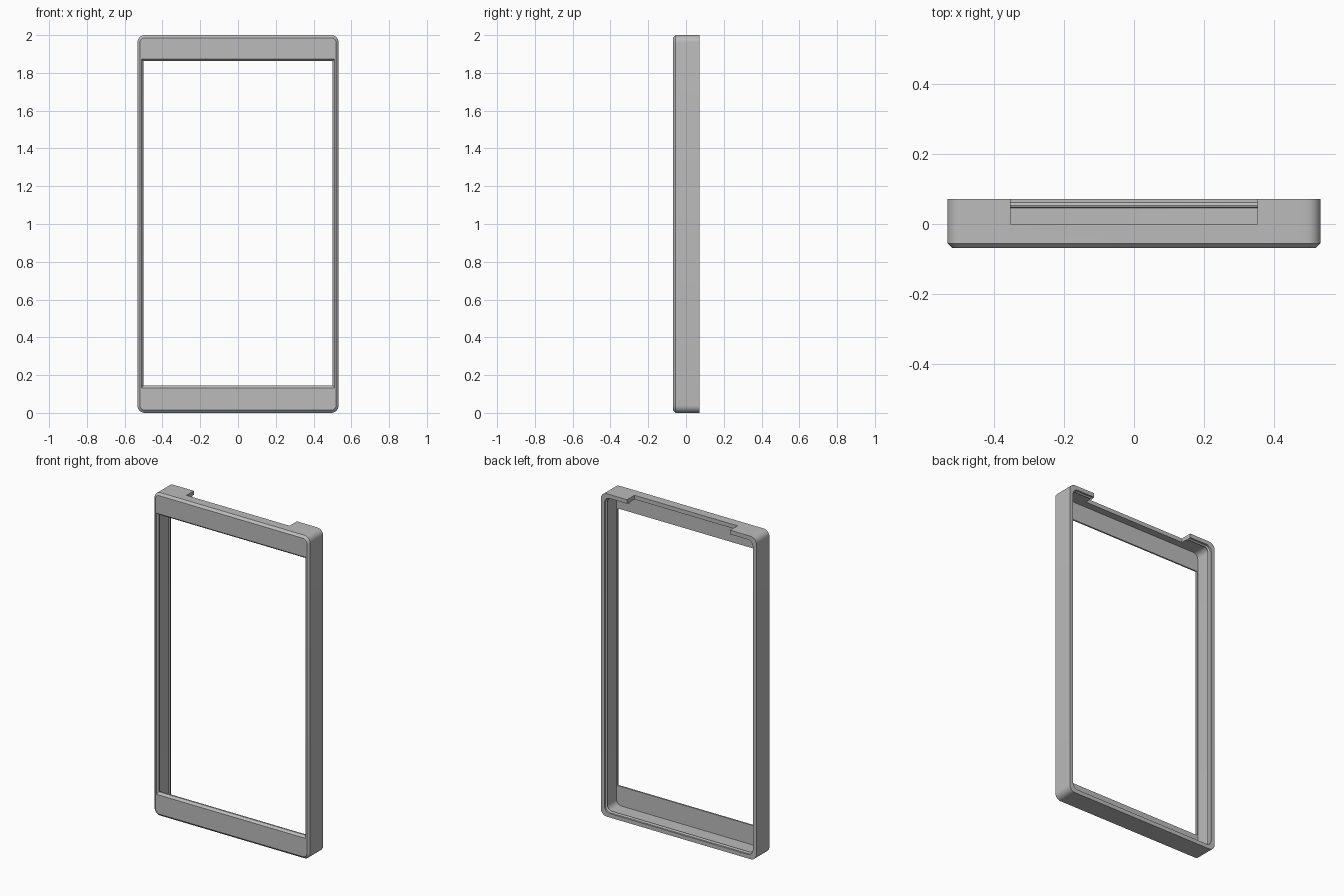
import bpy, bmesh, math
from mathutils import Vector

cube = bpy.data.objects.get("Cube")
if cube:
    bpy.data.objects.remove(cube, do_unlink=True)

# Single grey plastic
grey = bpy.data.materials.new("grey_plastic")
grey.use_nodes = True
color = (0.5, 0.5, 0.5, 1)
grey.diffuse_color = color
grey.node_tree.nodes["Principled BSDF"].inputs["Base Color"].default_value = color

STEPS = 8


def rounded_ring(bm, half_w, low, high, y, radius):
    """Rounded rectangle in the xz plane; radius 0 gives square corners."""
    verts = []
    corners = [(1, high, -1), (-1, high, -1), (-1, low, 1), (1, low, 1)]
    for i, (side, z, inward) in enumerate(corners):
        cx, cz = side * (half_w - radius), z + inward * radius
        for s in range(STEPS + 1):
            a = math.pi / 2 * (i + s / STEPS)
            verts.append(bm.verts.new((cx + radius * math.cos(a), y, cz + radius * math.sin(a))))
    return verts


def inset(d, y, radius):
    return (0.533 - d, d, 2 - d, y, radius)


# Cross-section of the frame, running from outside, over the front, and back inside
sections = [
    inset(0, 0.072, 0.04),             # outer back rim
    inset(0, -0.055, 0.04),            # outer wall
    inset(0.014, -0.068, 0.027),       # front chamfer
    (0.511, 0.132, 1.873, -0.068, 0),  # window edge
    (0.501, 0.145, 1.862, -0.056, 0),  # window bevel
    (0.501, 0.145, 1.862, -0.046, 0),  # rear of front plate
    inset(0.025, -0.046, 0.035),       # cavity wall
    inset(0.025, 0.045, 0.035),
    inset(0.032, 0.049, 0.03),         # snap lip
    inset(0.032, 0.053, 0.03),
    inset(0.025, 0.061, 0.035),
    inset(0.025, 0.072, 0.035),        # inner back rim
]
bm = bmesh.new()
rings = [rounded_ring(bm, *s) for s in sections]
for a, b in zip(rings, rings[1:] + rings[:1]):
    n = len(a)
    for i in range(n):
        j = (i + 1) % n
        bm.faces.new((a[i], a[j], b[j], b[i]))
bmesh.ops.remove_doubles(bm, verts=bm.verts, dist=1e-5)
bmesh.ops.recalc_face_normals(bm, faces=bm.faces)
mesh = bpy.data.meshes.new("bumper_frame")
bm.to_mesh(mesh)
bm.free()
mesh.materials.append(grey)
frame = bpy.data.objects.new("bumper_frame", mesh)
bpy.context.collection.objects.link(frame)

# Notch through the rear half of the top wall
bpy.ops.mesh.primitive_cube_add(size=1, location=(0, 0.1, 1.98))
cutter = bpy.context.object
cutter.name = "notch_cutter"
cutter.scale = Vector((0.706, 0.2, 0.12))
cutter.hide_render = True
cutter.data.materials.append(grey)

bpy.ops.object.select_all(action="DESELECT")
frame.select_set(True)
bpy.context.view_layer.objects.active = frame
cut = frame.modifiers.new("notch", "BOOLEAN")
cut.operation = "DIFFERENCE"
cut.solver = "EXACT"
cut.object = cutter
bpy.ops.object.modifier_apply(modifier=cut.name)
bpy.data.objects.remove(cutter, do_unlink=True)
bpy.ops.object.shade_smooth_by_angle(angle=math.radians(25))
